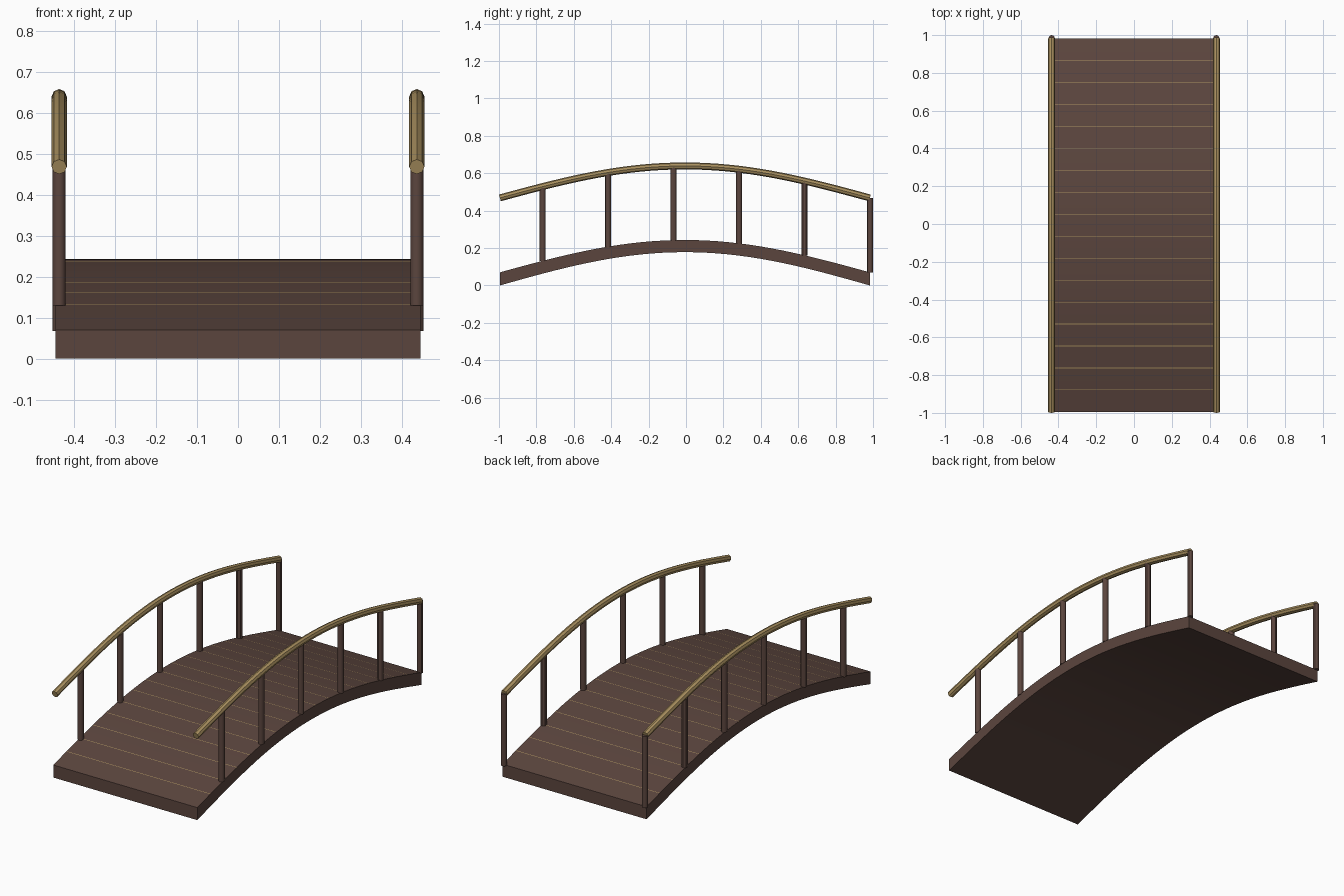
import bpy
import bmesh
from math import cos, pi

cube = bpy.data.objects.get("Cube")
if cube:
    bpy.data.objects.remove(cube)


def make_material(name, rgb):
    mat = bpy.data.materials.new(name)
    mat.use_nodes = True
    colour = (*rgb, 1)
    mat.diffuse_color = colour
    mat.node_tree.nodes["Principled BSDF"].inputs["Base Color"].default_value = colour
    return mat


brown = make_material("dark brown wood", (0.105, 0.06, 0.048))
tan = make_material("tan wood", (0.40, 0.28, 0.115))

FRONT, BACK = -0.995, 0.983
MID = (FRONT + BACK) / 2
HALF = (BACK - FRONT) / 2
PLANKS = 17
PITCH = (BACK - FRONT) / PLANKS
SEAM = 0.0015


def arch(y, end, crown):
    """Height of the bridge arch at y, from its end height to its crown."""
    return end + (crown - end) * cos(pi / 2 * min(1, abs(y - MID) / HALF))


def deck_top(y):
    return arch(y, 0.07, 0.243)


def finish(obj, *mats):
    for mat in mats:
        obj.data.materials.append(mat)
    bpy.ops.object.select_all(action="DESELECT")
    obj.select_set(True)
    bpy.context.view_layer.objects.active = obj
    bpy.ops.object.shade_smooth_by_angle()


# Arched deck: planks along y, with a narrow tan seam between neighbours
stations = [(FRONT, 0)]
for i in range(1, PLANKS):
    y = FRONT + i * PITCH
    stations += [(y - PITCH / 2, 0), (y - SEAM, 0), (y + SEAM, 1)]
stations += [(BACK - PITCH / 2, 0), (BACK, 0)]

bm = bmesh.new()
previous = None
for y, is_seam in stations:
    top, bottom = deck_top(y), arch(y, 0, 0.178)
    ring = [bm.verts.new((x, y, z)) for x, z in
            ((-0.445, bottom), (0.445, bottom), (0.445, top), (-0.445, top))]
    if previous:
        for k in range(4):
            n = (k + 1) % 4
            face = bm.faces.new((previous[k], previous[n], ring[n], ring[k]))
            face.material_index = is_seam if k == 2 else 0
    else:
        bm.faces.new(ring)
    previous = ring
bm.faces.new(previous)
bmesh.ops.recalc_face_normals(bm, faces=bm.faces)
mesh = bpy.data.meshes.new("deck")
bm.to_mesh(mesh)
bm.free()
deck = bpy.data.objects.new("deck", mesh)
bpy.context.collection.objects.link(deck)
finish(deck, brown, tan)

for side, sx in (("left", 1), ("right", -1)):
    x = sx * 0.436

    # Upright posts
    for i in range(6):
        y = -0.766 + i * 0.35
        foot = deck_top(y) - 0.002
        head = arch(y, 0.468, 0.639)
        bpy.ops.mesh.primitive_cylinder_add(
            vertices=12, radius=0.016, depth=head - foot,
            location=(x, y, (head + foot) / 2))
        post = bpy.context.object
        post.name = f"{side}_post_{i + 1}"
        finish(post, brown)

    # Arched round handrail
    curve = bpy.data.curves.new(f"{side}_handrail", "CURVE")
    curve.dimensions = "3D"
    curve.bevel_depth = 0.0185
    curve.bevel_resolution = 2
    curve.use_fill_caps = True
    path = curve.splines.new("POLY")
    path.points.add(2 * PLANKS)
    for i, point in enumerate(path.points):
        y = FRONT + i * PITCH / 2
        point.co = (x, y, arch(y, 0.468, 0.639), 1)
    rail = bpy.data.objects.new(f"{side}_handrail", curve)
    bpy.context.collection.objects.link(rail)
    bpy.ops.object.select_all(action="DESELECT")
    rail.select_set(True)
    bpy.context.view_layer.objects.active = rail
    bpy.ops.object.convert(target="MESH")
    finish(bpy.context.object, tan)
